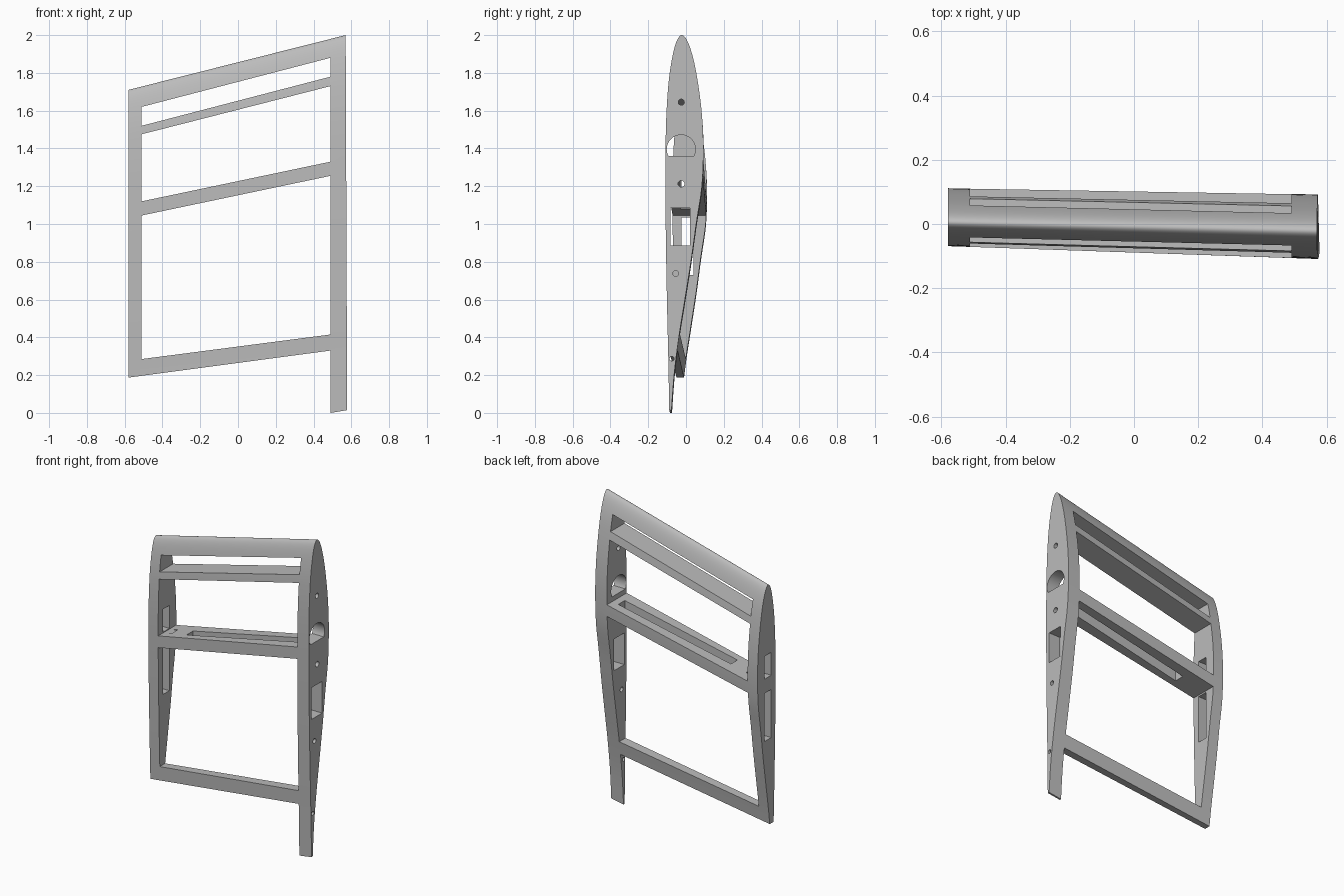
import bpy, bmesh, math
from mathutils import Vector

cube = bpy.data.objects.get("Cube")
if cube:
    bpy.data.objects.remove(cube)

grey = bpy.data.materials.new("plain grey")
grey.use_nodes = True
grey.diffuse_color = (0.5, 0.5, 0.5, 1)
grey.node_tree.nodes["Principled BSDF"].inputs["Base Color"].default_value = (0.5, 0.5, 0.5, 1)


def bridge(name, ring_a, ring_b):
    """Closed solid spanned between two matching outlines."""
    bm = bmesh.new()
    a = [bm.verts.new(p) for p in ring_a]
    b = [bm.verts.new(p) for p in ring_b]
    bm.faces.new(a)
    bm.faces.new(list(reversed(b)))
    for i in range(len(a)):
        j = (i + 1) % len(a)
        bm.faces.new((a[j], a[i], b[i], b[j]))
    bmesh.ops.recalc_face_normals(bm, faces=bm.faces)
    mesh = bpy.data.meshes.new(name)
    bm.to_mesh(mesh)
    bm.free()
    obj = bpy.data.objects.new(name, mesh)
    bpy.context.scene.collection.objects.link(obj)
    return obj


def smooth_path(points, steps=6):
    """Catmull-Rom curve through the points."""
    pts = [Vector(p) for p in points]
    pts = [2 * pts[0] - pts[1]] + pts + [2 * pts[-1] - pts[-2]]
    out = []
    for p, q, r, s in zip(pts, pts[1:], pts[2:], pts[3:]):
        for k in range(steps):
            t = k / steps
            out.append(0.5 * (2 * q + (r - p) * t + (2 * p - 5 * q + 4 * r - s) * t * t
                              + (3 * q - p - 3 * r + s) * t ** 3))
    return out + [pts[-2]]


# Airfoil section as (y, z): front trailing edge, round the nose, back trailing edge
foil = smooth_path([(-.088, -.03), (-.094, .3), (-.101, .6), (-.107, .95), (-.109, 1.25),
                    (-.106, 1.52), (-.094, 1.73), (-.075, 1.87), (-.051, 1.965),
                    (-.022, 2),
                    (.009, 1.965), (.040, 1.87), (.066, 1.73), (.085, 1.57), (.092, 1.4),
                    (.084, 1.2), (.054, 1), (.026, .8), (-.006, .6), (-.038, .4),
                    (-.063, .2), (-.080, -.03)])

# Tapered, slightly twisted wing segment
tip = [(-.58, .9 * y + .025 + .006 * (2 - z), 1.71 - .9 * (2 - z)) for y, z in foil]
root = [(.578 - .004 * z, y, z) for y, z in foil]
frame = bridge("wing_frame", tip, root)
frame.data.materials.append(grey)


def cut(name, ring_a, ring_b):
    cutter = bridge(name, ring_a, ring_b)
    cutter.hide_render = True
    mod = frame.modifiers.new(name, 'BOOLEAN')
    mod.operation = 'DIFFERENCE'
    mod.solver = 'EXACT'
    mod.object = cutter
    bpy.context.view_layer.objects.active = frame
    bpy.ops.object.modifier_apply(modifier=name)
    bpy.data.objects.remove(cutter)


def cut_through_y(name, outline):
    cut(name, [(x, -.5, z) for x, z in outline], [(x, .5, z) for x, z in outline])


def cut_through_x(name, outline, lo, hi):
    cut(name, [(lo, y, z) for y, z in outline], [(hi, y, z) for y, z in outline])


def rect(u0, v0, u1, v1):
    return [(u0, v0), (u1, v0), (u1, v1), (u0, v1)]


def disc(y, z, r, n, floor=-1):
    angles = [2 * math.pi * i / n for i in range(n)]
    return [(y + r * math.cos(a), z + r * math.sin(a)) for a in angles
            if z + r * math.sin(a) > floor]


# Trimmed trailing edge, leaving the long root leg
cut_through_y("trailing_trim", [(-.7, .171), (.49, .33), (.49, 0), (.7, .035),
                                (.7, -.5), (-.7, -.5)])

# Window openings: left bottom, left top, right bottom, right top
for i, (lb, lt, rb, rt) in enumerate([(1.52, 1.62, 1.78, 1.88),
                                      (1.12, 1.475, 1.33, 1.73),
                                      (.285, 1.045, .415, 1.255)]):
    cut_through_y(f"window_{i}", [(-.51, lb), (.49, rb), (.49, rt), (-.51, lt)])

# Long slot down through the middle spar
slot = rect(-.34, -.03, .45, .035)
cut("spar_slot", [(x, y, .95) for x, y in slot], [(x, y, 1.44) for x, y in slot])

# Root rib openings
for i, (y, z, r) in enumerate([(-.025, 1.645, .016), (-.025, 1.213, .017),
                               (-.055, .738, .015), (-.075, .287, .012)]):
    cut_through_x(f"pin_hole_{i}", disc(y, z, r, 20), .45, .65)
cut_through_x("tube_hole", disc(-.026, 1.396, .076, 64, 1.355), .45, .65)
cut_through_x("root_pocket", rect(-.082, .885, .022, 1.085), .45, .65)

# Tip rib slots above and below the middle spar
cut_through_x("upper_tip_slot", rect(-.025, 1.125, .04, 1.27), -.65, -.45)
cut_through_x("lower_tip_slot", rect(-.025, .73, .04, 1.035), -.65, -.45)

bpy.ops.object.select_all(action='DESELECT')
frame.select_set(True)
bpy.context.view_layer.objects.active = frame
bpy.ops.object.shade_smooth_by_angle(angle=math.radians(25))
